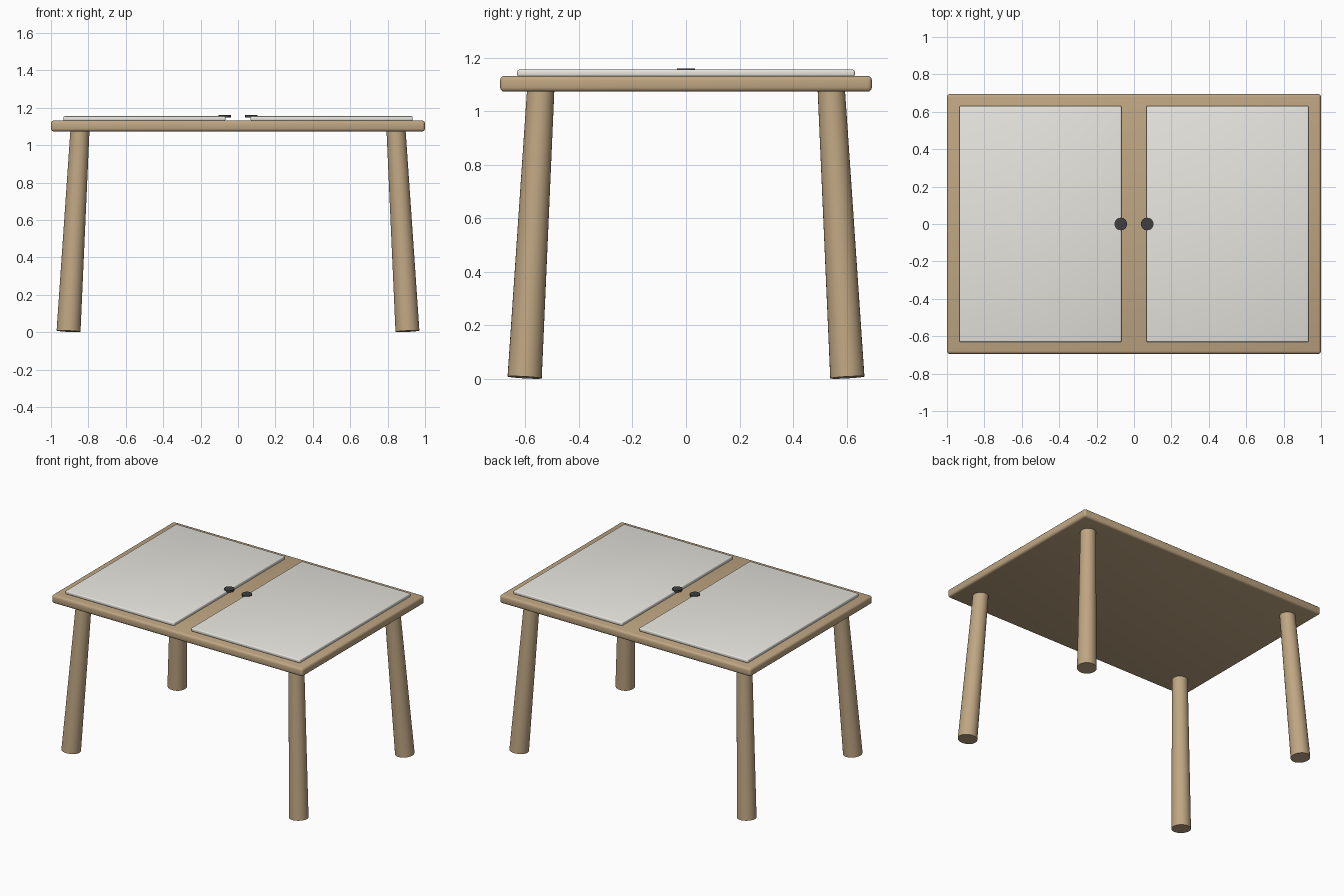
import bpy
import math
from mathutils import Vector

if "Cube" in bpy.data.objects:
    bpy.data.objects.remove(bpy.data.objects["Cube"], do_unlink=True)


def make_material(name, rgb):
    mat = bpy.data.materials.new(name)
    mat.use_nodes = True
    mat.diffuse_color = (*rgb, 1)
    mat.node_tree.nodes["Principled BSDF"].inputs["Base Color"].default_value = (*rgb, 1)
    return mat


wood = make_material("warm wood", (0.52, 0.38, 0.225))
white = make_material("off white", (0.83, 0.82, 0.77))
dark = make_material("dark grey", (0.05, 0.05, 0.05))


def finish(obj, name, mat, bevel=0, segments=3):
    obj.name = name
    obj.data.materials.append(mat)
    if bevel:
        mod = obj.modifiers.new("Rounded edges", "BEVEL")
        mod.width = bevel
        mod.segments = segments
        bpy.ops.object.modifier_apply(modifier=mod.name)
    bpy.ops.object.shade_smooth_by_angle(angle=math.radians(35))


def slab(name, low, high, mat, bevel):
    low, high = Vector(low), Vector(high)
    bpy.ops.mesh.primitive_cube_add(size=1, location=(low + high) / 2)
    obj = bpy.context.object
    obj.scale = high - low
    bpy.ops.object.transform_apply(location=False, rotation=False, scale=True)
    finish(obj, name, mat, bevel)


def tapered_leg(name, foot, top, foot_radius, top_radius):
    foot, top = Vector(foot), Vector(top)
    axis = top - foot
    bpy.ops.mesh.primitive_cone_add(vertices=32, radius1=foot_radius, radius2=top_radius,
                                    depth=axis.length, location=(foot + top) / 2)
    obj = bpy.context.object
    obj.rotation_euler = axis.to_track_quat("Z", "Y").to_euler()
    finish(obj, name, wood)


# Table top
slab("table_top", (-1, -0.695, 1.073), (1, 0.695, 1.132), wood, 0.016)

for side, sx in (("left", 1), ("right", -1)):
    # Lift-off lid and its round grip
    inner, outer = sorted((sx * 0.067, sx * 0.934))
    slab(side + "_lid", (inner, -0.631, 1.13), (outer, 0.631, 1.155), white, 0.007)
    bpy.ops.mesh.primitive_cylinder_add(vertices=24, radius=0.034, depth=0.012,
                                        location=(sx * 0.071, 0, 1.154))
    finish(bpy.context.object, side + "_lid_grip", dark)

    # Splayed legs, thicker at the foot
    for end, sy in (("front", -1), ("back", 1)):
        tapered_leg(end + "_" + side + "_leg", (sx * 0.906, sy * 0.603, 0.005),
                    (sx * 0.845, sy * 0.543, 1.08), 0.064, 0.051)
